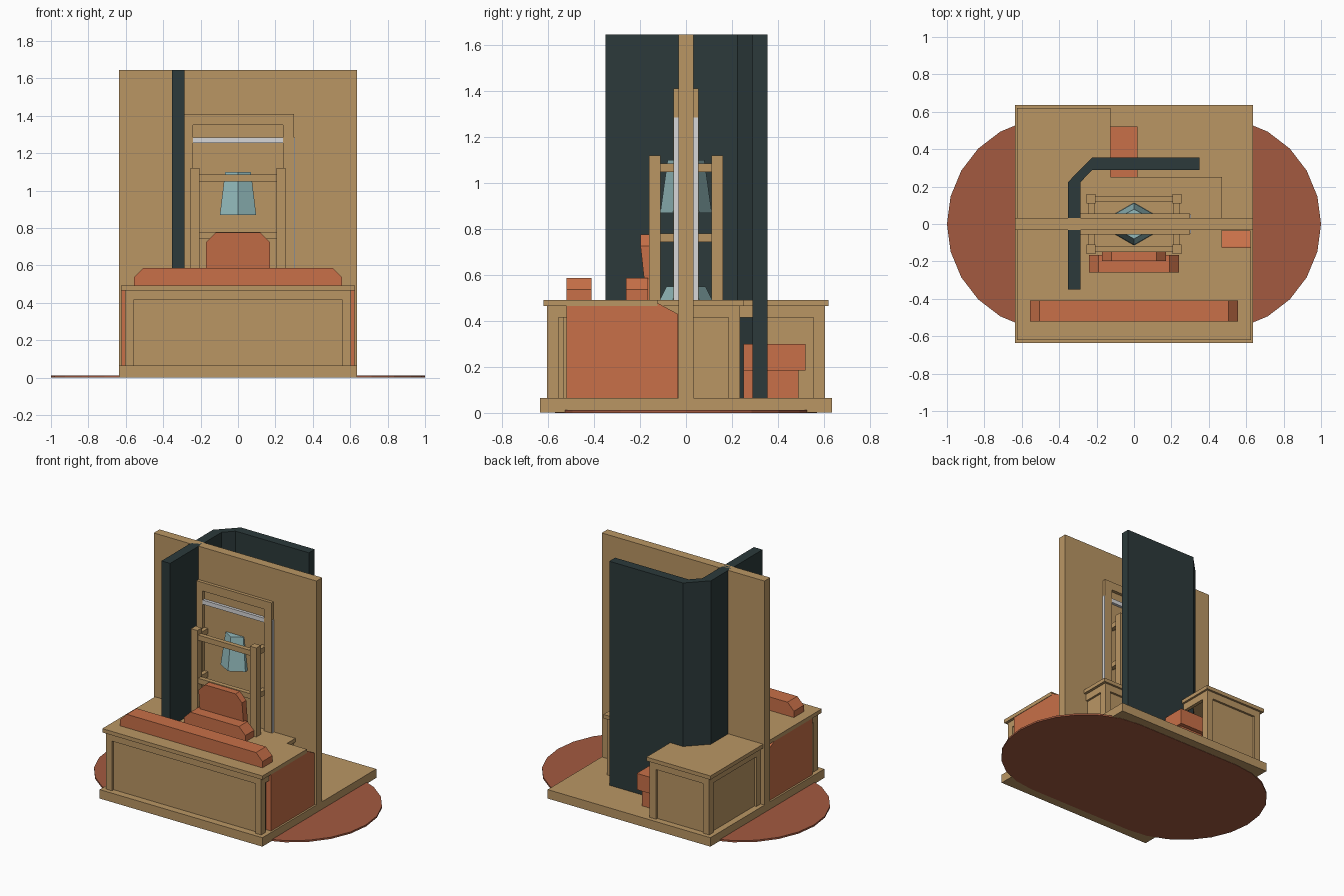
import bpy, bmesh, math

if "Cube" in bpy.data.objects:
    bpy.data.objects.remove(bpy.data.objects["Cube"])


def material(name, rgb):
    m = bpy.data.materials.new(name)
    m.diffuse_color = (*rgb, 1)
    m.use_nodes = True
    m.node_tree.nodes["Principled BSDF"].inputs["Base Color"].default_value = m.diffuse_color
    return m


WOOD = material("tan wood", (0.49, 0.305, 0.127))
RED = material("terracotta", (0.578, 0.162, 0.065))
RUG = material("dark terracotta", (0.371, 0.102, 0.051))
NAVY = material("dark slate", (0.025, 0.042, 0.043))
BLUE = material("pale blue", (0.29, 0.49, 0.50))
WHITE = material("off white", (0.68, 0.68, 0.69))


def finish(name, bm, mat):
    bmesh.ops.recalc_face_normals(bm, faces=bm.faces)
    me = bpy.data.meshes.new(name)
    bm.to_mesh(me)
    bm.free()
    me.materials.append(mat)
    ob = bpy.data.objects.new(name, me)
    bpy.context.collection.objects.link(ob)
    return ob


def boxes(name, mat, *spans):
    """Each span is (x0, x1, y0, y1, z0, z1)."""
    bm = bmesh.new()
    for x0, x1, y0, y1, z0, z1 in spans:
        vs = bmesh.ops.create_cube(bm, size=1)["verts"]
        for v in vs:
            v.co = ((x0 + x1) / 2 + v.co.x * (x1 - x0),
                    (y0 + y1) / 2 + v.co.y * (y1 - y0),
                    (z0 + z1) / 2 + v.co.z * (z1 - z0))
    return finish(name, bm, mat)


def prism(name, mat, pts, lo, hi, axis):
    """Extrude a 2D outline along the given axis."""
    place = {"x": lambda a, b, c: (c, a, b),
             "y": lambda a, b, c: (a, c, b),
             "z": lambda a, b, c: (a, b, c)}[axis]
    bm = bmesh.new()
    low = [bm.verts.new(place(a, b, lo)) for a, b in pts]
    high = [bm.verts.new(place(a, b, hi)) for a, b in pts]
    bm.faces.new(low)
    bm.faces.new(high)
    for i in range(len(pts)):
        j = (i + 1) % len(pts)
        bm.faces.new((low[i], low[j], high[j], high[i]))
    return finish(name, bm, mat)


def cushion(name, w, y0, y1, z0, z1, c=0.05):
    pts = [(-w, z0), (w, z0), (w, z1 - c), (w - c, z1), (c - w, z1), (-w, z1 - c)]
    return prism(name, RED, pts, y0, y1, "y")


def cone(name, mat, r0, r1, z0, z1, sides):
    bm = bmesh.new()
    rings = []
    for r, z in ((r0, z0), (r1, z1)):
        rings.append([bm.verts.new((r * math.sin(2 * math.pi * i / sides),
                                    r * math.cos(2 * math.pi * i / sides), z))
                      for i in range(sides)])
        bm.faces.new(rings[-1])
    for i in range(sides):
        j = (i + 1) % sides
        bm.faces.new((rings[0][i], rings[0][j], rings[1][j], rings[1][i]))
    return finish(name, bm, mat)


# Rounded ground rug, floor slab and dividing wall
arc = [math.radians(15 * i) for i in range(-6, 7)]
right = [(0.43 + 0.57 * math.cos(a), 0.57 * math.sin(a)) for a in arc]
prism("ground_rug", RUG, right + [(-x, -y) for x, y in right], 0, 0.012, "z")
boxes("floor_slab", WOOD, (-.635, .635, -.635, .635, .002, .065))
boxes("dividing_wall", WOOD, (-.635, .635, -.032, .032, .065, 1.645))

# Bent dark screen
prism("bent_screen", NAVY,
      [(-.352, -.35), (-.285, -.35), (-.285, .225), (-.222, .29), (.35, .29),
       (.35, .355), (-.225, .355), (-.352, .225)], .065, 1.645, "z")

# Casing on both faces of the wall, with white inner frame
for side in (-1, 1):
    y0, y1 = sorted((side * .03, side * .055))
    tag = "front" if side < 0 else "back"
    boxes(tag + "_casing", WOOD,
          (-.30, -.24, y0, y1, .49, 1.41), (.24, .30, y0, y1, .49, 1.41),
          (-.24, .24, y0, y1, 1.35, 1.41))
    y0, y1 = sorted((side * .03, side * .052))
    boxes(tag + "_white_frame", WHITE,
          (-.24, .24, y0, y1, 1.255, 1.285),
          (-.304, -.298, y0, y1, .49, 1.285), (.298, .304, y0, y1, .49, 1.285))

# Front counter with recessed panel and a notch at the right rear
boxes("front_counter_body", WOOD,
      (-.59, .455, -.585, -.03, .065, .465), (.455, .59, -.585, -.53, .065, .465))
boxes("front_counter_frame", WOOD,
      (-.605, -.56, -.605, -.555, .065, .465), (.56, .605, -.605, -.555, .065, .465),
      (-.56, .56, -.605, -.58, .415, .465), (-.605, -.58, -.56, -.03, .415, .465),
      (.57, .605, -.56, -.52, .415, .465))
prism("front_countertop", WOOD,
      [(-.625, -.62), (.625, -.62), (.625, -.125), (.47, -.125), (.47, -.03),
       (-.625, -.03)], .465, .492, "z")

# Red side panels with a sloped rear corner
slope = [(-.52, .065), (-.035, .065), (-.035, .43), (-.12, .476), (-.52, .476)]
prism("right_side_panel", RED, slope, .455, .622, "x")
prism("left_side_panel", RED, slope, -.622, -.57, "x")

# Back counters: an open desk on the left and a closed run along the wall
boxes("back_desk", WOOD,
      (-.59, -.57, .03, .59, .065, .465), (-.59, -.145, .57, .59, .065, .465),
      (-.605, -.555, .555, .605, .065, .465), (-.19, -.14, .555, .605, .065, .465),
      (-.605, -.555, .03, .08, .065, .465), (-.605, -.58, .08, .555, .415, .465),
      (-.555, -.19, .58, .605, .415, .465), (-.165, -.14, .235, .555, .415, .465))
boxes("back_run", WOOD,
      (-.14, .435, .03, .22, .065, .465),
      (.405, .45, .185, .235, .065, .465), (.43, .45, .03, .185, .415, .465),
      (-.14, -.095, .185, .235, .065, .465), (-.095, .405, .21, .235, .415, .465))
prism("back_countertop", WOOD,
      [(-.625, .03), (.47, .03), (.47, .25), (-.125, .25), (-.125, .62), (-.625, .62)],
      .465, .492, "z")
boxes("back_stool", RED,
      (-.21, .02, .25, .52, .185, .30), (-.19, 0, .25, .49, .065, .185))

# Stepped cushions on the front counter
cushion("long_cushion", .555, -.52, -.41, .49, .587)
cushion("seat_cushion", .24, -.26, -.165, .49, .587)
back = cushion("leaning_cushion", .17, -.172, -.125, .49, .775)
for v in back.data.vertices:
    v.co.y -= .2 * max(0, min(v.co.z, .72) - .59)

# Bell stand: four posts and two rings of beams
boxes("stand_posts", WOOD,
      *[(x - .025, x + .025, y - .025, y + .025, .49, 1.12)
        for x in (-.23, .23) for y in (-.135, .135)])
beams = []
for z in (.743, 1.048):
    for s in (-1, 1):
        beams.append((-.205, .205, s * .135 - .016, s * .135 + .016, z, z + .037))
        beams.append((s * .228 - .016, s * .228 + .016, -.11, .11, z, z + .037))
boxes("stand_beams", WOOD, *beams)

# Six-sided bell and its small base
cone("bell", BLUE, .112, .08, .87, 1.10, 6)
cone("bell_base", BLUE, .115, .085, .49, .55, 6)
